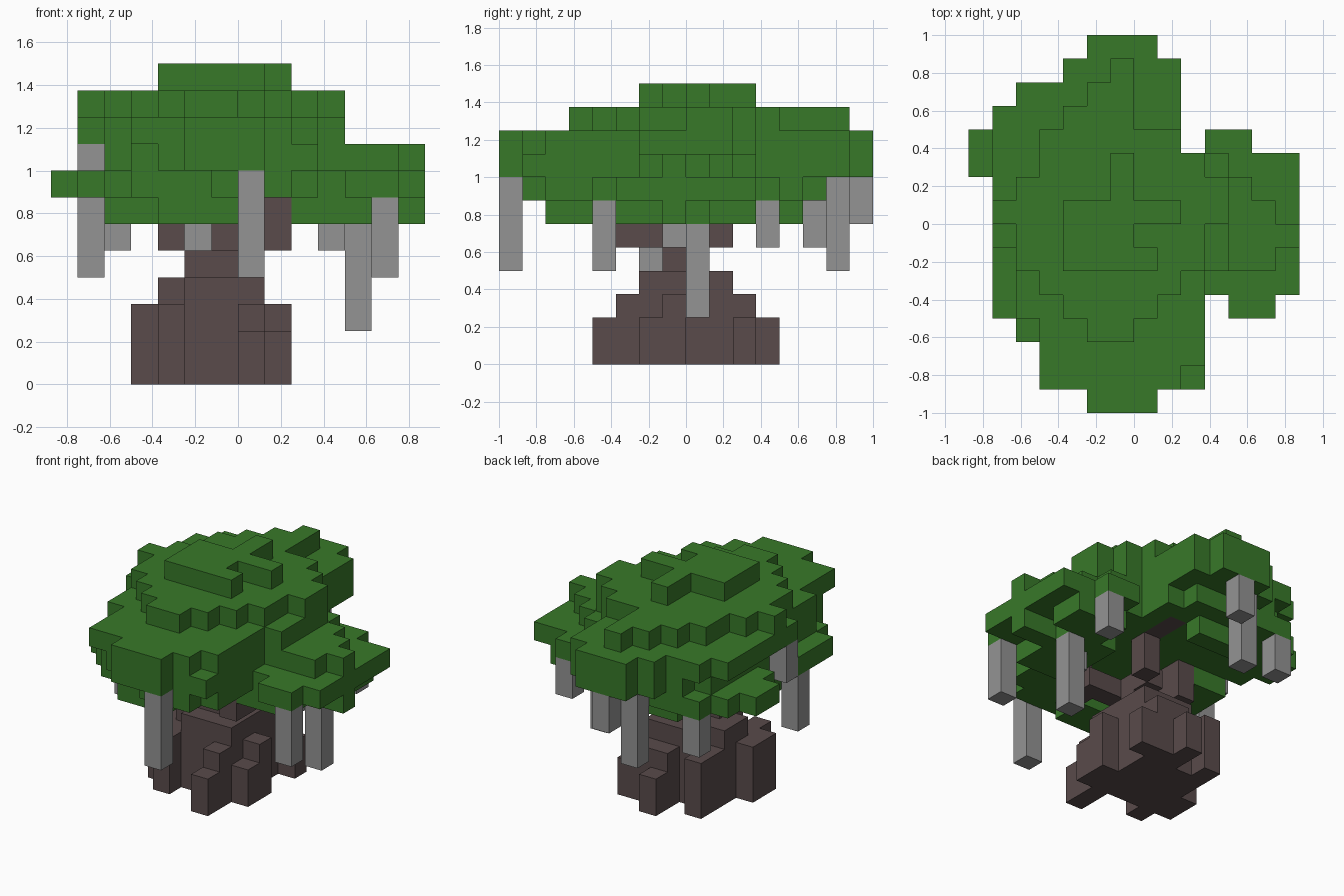
import bpy
import bmesh
from mathutils import Vector

CELL = 0.125

old = bpy.data.objects.get("Cube")
if old:
    bpy.data.objects.remove(old, do_unlink=True)


def make_material(name, colour):
    mat = bpy.data.materials.new(name)
    mat.use_nodes = True
    mat.diffuse_color = (*colour, 1)
    mat.node_tree.nodes["Principled BSDF"].inputs["Base Color"].default_value = (*colour, 1)
    return mat


leaf_green = make_material("leaf green", (0.039, 0.19, 0.022))
bark_brown = make_material("bark brown", (0.1, 0.07, 0.07))
vine_grey = make_material("vine grey", (0.295, 0.295, 0.295))


def block(x0, x1, y0, y1, z0, z1):
    """All grid cells in a box."""
    return {(x, y, z) for x in range(x0, x1) for y in range(y0, y1) for z in range(z0, z1)}


def layer(z, y_start, rows):
    """One layer of cells, given as x spans for successive rows from front to back."""
    cells = set()
    for i, (x0, x1) in enumerate(rows):
        cells |= block(x0, x1, y_start + i, y_start + i + 1, z, z + 1)
    return cells


def build(name, cells, mat):
    """Skin a set of cells with outer faces only and merge the flat areas."""
    bm = bmesh.new()
    for cell in sorted(cells):
        for axis in range(3):
            for side in (0, 1):
                step = list(cell)
                step[axis] += 2 * side - 1
                if tuple(step) in cells:
                    continue
                u, v = (axis + 1) % 3, (axis + 2) % 3
                corners = []
                for du, dv in ((0, 0), (1, 0), (1, 1), (0, 1)):
                    p = Vector(cell)
                    p[axis] += side
                    p[u] += du
                    p[v] += dv
                    corners.append(bm.verts.new(p * CELL))
                bm.faces.new(corners if side else corners[::-1])
    bmesh.ops.remove_doubles(bm, verts=bm.verts, dist=CELL / 100)
    bmesh.ops.dissolve_limit(bm, angle_limit=0.01, verts=bm.verts, edges=bm.edges)
    mesh = bpy.data.meshes.new(name)
    bm.to_mesh(mesh)
    bm.free()
    mesh.materials.append(mat)
    obj = bpy.data.objects.new(name, mesh)
    bpy.context.collection.objects.link(obj)
    return obj


# Trunk with its roots: a stepped core and short columns around it
trunk = block(-2, 1, -2, 2, 0, 4) | block(-3, -2, -1, 1, 0, 4)
trunk |= block(-2, 0, -1, 0, 4, 5)
trunk |= block(0, 1, -4, -3, 0, 2)
trunk |= block(0, 1, -3, -2, 0, 3)
trunk |= block(-3, -2, -3, -1, 0, 3)
trunk |= block(1, 2, -2, -1, 0, 2)
trunk |= block(1, 2, -1, 0, 0, 3)
trunk |= block(1, 2, 2, 3, 0, 2)
trunk |= block(-1, 0, 3, 4, 0, 2)
trunk |= block(-1, 1, 2, 3, 0, 3)
trunk |= block(-3, -2, 1, 3, 0, 3)
trunk |= block(-4, -3, -2, 0, 0, 3)
build("trunk", trunk, bark_brown)

# Branches rising into the canopy
branches = block(-1, 2, -2, -1, 5, 6)
branches |= block(1, 2, -3, -2, 5, 7)
branches |= block(-1, 0, -1, 1, 5, 6)
branches |= block(-3, -2, -1, 1, 5, 7)
branches |= block(0, 1, 1, 2, 5, 7)
branches |= block(0, 1, 2, 4, 7, 8)
build("branches", branches, bark_brown)

# Canopy underside clumps
canopy = block(-3, 0, -6, -4, 6, 7)
canopy |= block(-5, -3, -3, 1, 6, 7)
canopy |= block(-3, 0, 4, 5, 6, 7)
canopy |= block(2, 5, -3, 1, 6, 7)
canopy |= block(5, 7, -1, 0, 6, 7)
canopy |= block(3, 6, 1, 3, 6, 7)

# Canopy layers, bottom to top
canopy |= layer(7, -7, [(-1, 2), (-4, 3), (-5, 3), (-6, 3), (-6, 7), (-6, 7), (-5, 7),
                        (-5, 7), (-6, 7), (-7, 7), (-7, 2), (-6, 2), (-5, 1)])
canopy |= block(4, 6, -4, -3, 7, 8) | block(3, 5, 3, 4, 7, 8)
canopy |= layer(8, -8, [(-2, 1), (-3, 3), (-4, 3), (-4, 3), (-5, 3), (-5, 3), (-5, 6), (-5, 7),
                        (-5, 6), (-5, 5), (-5, 4), (-5, 2), (-5, 2), (-4, 2), (-3, 2), (-2, 1)])
canopy |= layer(9, -8, [(-2, 1), (-4, 2), (-4, 3), (-4, 3), (-5, 3), (-5, 3), (-5, 4), (-6, 4),
                        (-6, 4), (-6, 4), (-6, 3), (-6, 2), (-6, 2), (-5, 2), (-3, 2), (-2, 1)])
canopy |= layer(10, -5, [(-2, 0), (-3, 1), (-4, 2), (-5, 3), (-5, 3), (-6, 4),
                         (-5, 4), (-4, 3), (-4, 2), (-3, 0), (-2, 0), (-1, 0)])
canopy |= layer(11, -2, [(-3, 1), (-3, 0), (-3, 2), (-1, 0), (-1, 0)])
build("canopy", canopy - branches, leaf_green)

# Hanging vines: one cell wide, from bottom to top
vines = {
    "front_vine": (0, -8, 4, 8),
    "front_left_vine": (5, -4, 4, 7),
    "left_vine": (4, 0, 2, 6),
    "inner_left_vine": (3, -1, 5, 6),
    "back_left_vine": (4, 3, 5, 7),
    "back_vine": (-2, 6, 4, 8),
    "short_back_vine": (-1, 7, 6, 8),
    "back_right_vine": (-5, 5, 5, 7),
    "right_vine": (-6, -2, 4, 7),
    "upper_right_vine": (-6, -1, 7, 9),
}
for name, (x, y, z0, z1) in vines.items():
    build(name, block(x, x + 1, y, y + 1, z0, z1), vine_grey)
